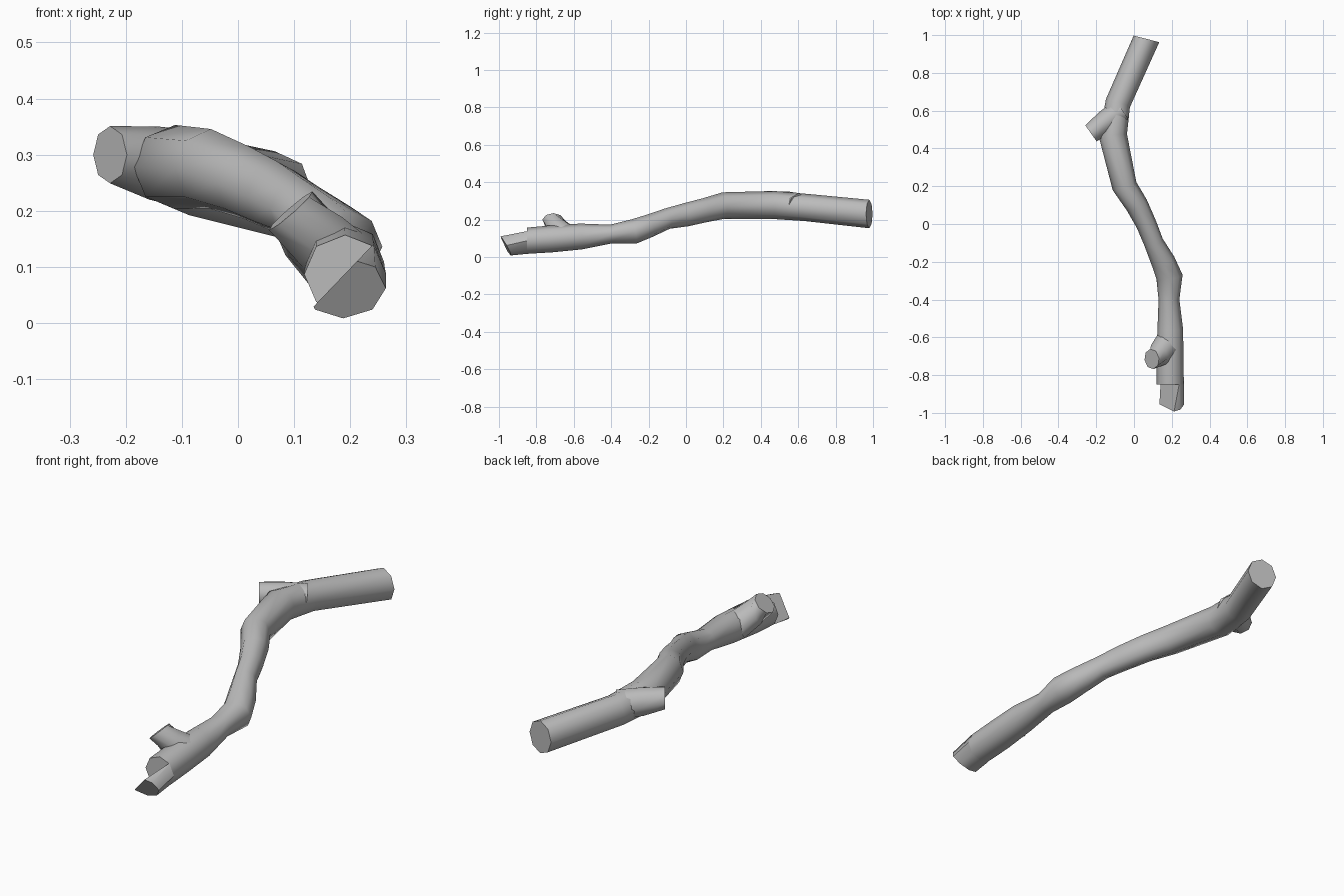
import bpy, bmesh, math
from mathutils import Vector

cube = bpy.data.objects.get("Cube")
if cube:
    bpy.data.objects.remove(cube, do_unlink=True)

bark = bpy.data.materials.new("grey_bark")
bark.use_nodes = True
GREY = (0.5, 0.5, 0.5, 1)
bark.diffuse_color = GREY
bark.node_tree.nodes["Principled BSDF"].inputs["Base Color"].default_value = GREY
SIDES = 8


def limb(name, path, start=None, end=None, split=None):
    """Tube along (x, y, z, half width, half height); start/end set the cap directions."""
    bm = bmesh.new()
    pts = [Vector(p[:3]) for p in path]
    rings = []
    for i, (x, y, z, w, h) in enumerate(path):
        t = pts[min(i + 1, len(pts) - 1)] - pts[max(i - 1, 0)]
        if i == 0 and start:
            t = Vector(start)
        if i == len(pts) - 1 and end:
            t = Vector(end)
        t.normalize()
        side = t.cross(Vector((0, 0, 1))).normalized()
        up = side.cross(t)
        ring = []
        for k in range(SIDES):
            a = math.tau * k / SIDES
            ring.append(bm.verts.new(pts[i] + side * w * math.cos(a) + up * h * math.sin(a)))
        rings.append(ring)
    for a, b in zip(rings, rings[1:]):
        for k in range(SIDES):
            n = (k + 1) % SIDES
            bm.faces.new((a[k], a[n], b[n], b[k]))
    bm.faces.new(rings[0])
    bm.faces.new(rings[-1])
    if split:
        # Shear away one half lengthwise and close the break
        cut = bmesh.ops.bisect_plane(bm, geom=bm.verts[:] + bm.edges[:] + bm.faces[:],
                                     plane_co=split[0], plane_no=split[1], clear_outer=True)
        edges = [e for e in cut["geom_cut"] if isinstance(e, bmesh.types.BMEdge)]
        bmesh.ops.holes_fill(bm, edges=edges, sides=0)
    bmesh.ops.recalc_face_normals(bm, faces=bm.faces[:])
    mesh = bpy.data.meshes.new(name)
    bm.to_mesh(mesh)
    bm.free()
    mesh.materials.append(bark)
    ob = bpy.data.objects.new(name, mesh)
    bpy.context.collection.objects.link(ob)
    bpy.ops.object.select_all(action='DESELECT')
    ob.select_set(True)
    bpy.context.view_layer.objects.active = ob
    bpy.ops.object.shade_smooth_by_angle(angle=math.radians(50))


# Crooked main stem, back to front
limb("main_stem", [
    (.066, .98, .23, .07, .076),
    (-.085, .64, .265, .067, .073),
    (-.112, .47, .278, .075, .075),
    (-.05, .2, .275, .066, .071),
    (.015, .1, .25, .06, .065),
    (.065, 0, .226, .054, .063),
    (.105, -.1, .205, .052, .056),
    (.155, -.2, .165, .064, .062),
    (.188, -.28, .136, .07, .066),
    (.185, -.4, .123, .055, .05),
    (.192, -.56, .11, .068, .069),
    (.19, -.72, .097, .072, .072),
    (.191, -.85, .087, .073, .07),
], start=(-.25, -.97, 0), end=(0, -1, 0))

# Split end left standing past the break
limb("broken_splinter", [
    (.191, -.85, .087, .073, .07),
    (.191, -.967, .062, .073, .062),
], start=(0, -1, 0), end=(.1, -.86, -.5),
    split=(Vector((.188, -.95, .085)), Vector((-.72, 0, .69))))

# Sawn twig stubs
limb("back_stub", [
    (-.07, .6, .272, .066, .07),
    (-.15, .54, .285, .062, .066),
    (-.228, .48, .3, .052, .051),
], end=(-.82, -.58, 0))
limb("front_stub", [
    (.185, -.63, .105, .075, .065),
    (.135, -.69, .155, .066, .06),
    (.094, -.715, .2, .054, .052),
], end=(-.66, -.1, .75))
